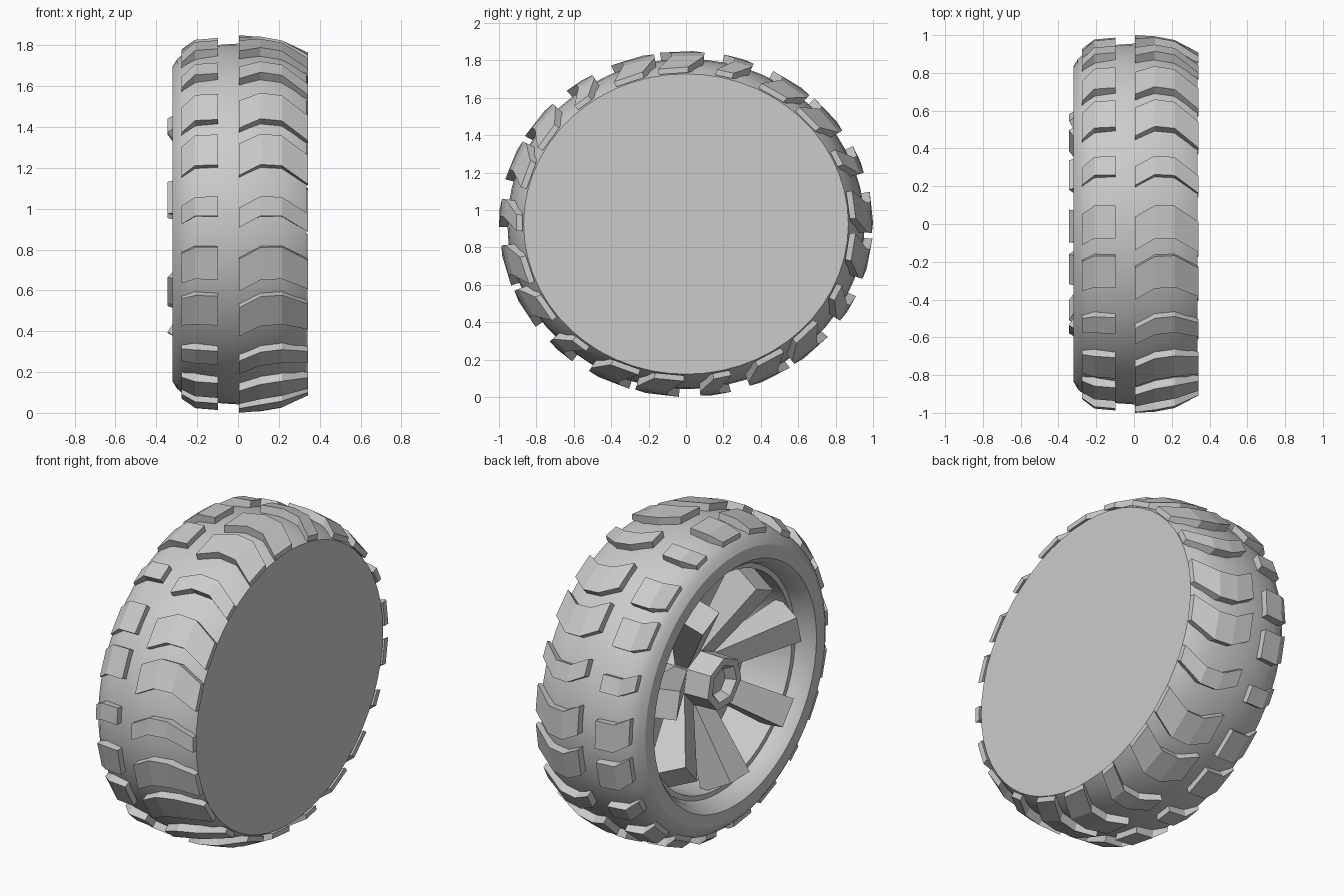
import bpy, bmesh
from math import sin, cos, radians

cube = bpy.data.objects.get("Cube")
if cube:
    bpy.data.objects.remove(cube, do_unlink=True)

grey = bpy.data.materials.new("plain grey")
grey.use_nodes = True
colour = (0.6, 0.6, 0.6, 1)
grey.diffuse_color = colour
grey.node_tree.nodes["Principled BSDF"].inputs["Base Color"].default_value = colour

SQUASH = 0.925      # the wheel is slightly flattened in height
REPEAT = 7          # spokes and tread groups around the wheel
STEP = 360 / REPEAT


def point(x, r, deg, side=0.0):
    """Position from axle offset, radius, angle from the top and sideways shift."""
    a = radians(deg)
    return (x, r * sin(a) + side * cos(a), SQUASH * (1 + r * cos(a) - side * sin(a)))


def finish(bm, name, smooth=False):
    bmesh.ops.recalc_face_normals(bm, faces=bm.faces)
    mesh = bpy.data.meshes.new(name)
    bm.to_mesh(mesh)
    bm.free()
    obj = bpy.data.objects.new(name, mesh)
    bpy.context.collection.objects.link(obj)
    mesh.materials.append(grey)
    if smooth:
        bpy.ops.object.select_all(action='DESELECT')
        obj.select_set(True)
        bpy.context.view_layer.objects.active = obj
        bpy.ops.object.shade_smooth_by_angle(angle=radians(30))


def loft(bm, rings):
    """Skin equal cross-sections and close both ends with flat caps."""
    rings = [[bm.verts.new(p) for p in ring] for ring in rings]
    n = len(rings[0])
    for a, b in zip(rings, rings[1:]):
        for i in range(n):
            j = (i + 1) % n
            bm.faces.new((a[i], a[j], b[j], b[i]))
    bm.faces.new(rings[0])
    bm.faces.new(rings[-1])


def lathe(name, profile, sides, smooth, turn=0):
    """Revolve an (x, radius) profile around the axle."""
    bm = bmesh.new()
    loft(bm, [[point(x, r, turn + 360 * i / sides) for i in range(sides)] for x, r in profile])
    finish(bm, name, smooth)


# Tyre with flat closed back, flat sidewall and a deep rim opening
lathe("tyre", [
    (0.335, 0.868), (0.28, 0.902), (0.2, 0.93), (0.1, 0.948), (0, 0.955),
    (-0.1, 0.948), (-0.2, 0.93), (-0.265, 0.905), (-0.298, 0.872), (-0.32, 0.835),
    (-0.32, 0.755), (-0.28, 0.72), (-0.22, 0.70), (-0.22, 0.67), (0.08, 0.67)],
    56, True)

# Tread blocks: two long and one short per group
# (x, top radius, bottom radius, sweep in degrees); the shoulder ends thin out
wide_row = [(0.006, 1.0, 0.92, -3.5), (0.11, 0.995, 0.92, 0),
            (0.215, 0.975, 0.9, 0), (0.342, 0.908, 0.876, -5)]
narrow_row = [(-0.097, 0.988, 0.92, 0), (-0.21, 0.978, 0.9, 0), (-0.276, 0.926, 0.88, -2.5)]
group = [(18.3, 3.0), (0.6, 5.1), (-15.0, 5.1)]
for name, row in (("wide_treads", wide_row), ("narrow_treads", narrow_row)):
    bm = bmesh.new()
    for k in range(REPEAT):
        for centre, half in group:
            mid = centre + k * STEP
            loft(bm, [[point(x, top, mid + s - half), point(x, top, mid + s + half),
                       point(x, low, mid + s + half), point(x, low, mid + s - half)]
                      for x, top, low, s in row])
    finish(bm, name)

# Spokes: rising steeply outwards from deep in the rim, with sloped outer ends
bm = bmesh.new()
side_shape = [(-0.01, 0.12, 0.065), (-0.1, 0.15, 0.065),
              (-0.345, 0.575, 0.087), (-0.15, 0.69, 0.087)]
for k in range(REPEAT):
    loft(bm, [[point(x, r, k * STEP - 76, s * w) for x, r, w in side_shape] for s in (-1, 1)])
finish(bm, "spokes")

# Hub with recessed centre
lathe("hub", [(0.08, 0.17), (-0.25, 0.16), (-0.25, 0.115), (-0.2, 0.08)],
      REPEAT, False, STEP / 2 - 76)
